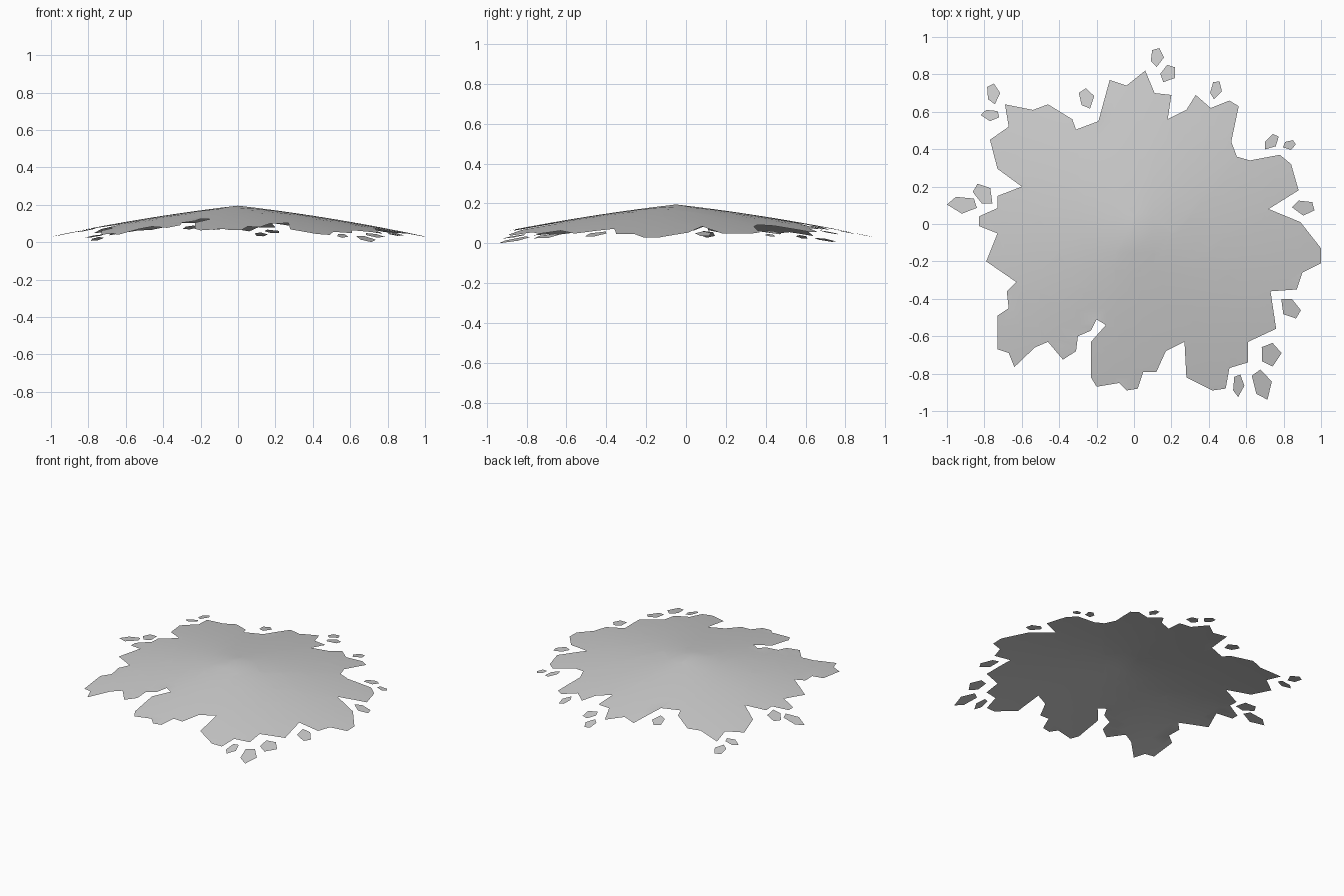
import bpy, bmesh, math

APEX_Y = -0.05


def height(x, y):
    # shallow pointed dome around the apex
    r = math.hypot(x, y - APEX_Y)
    return max(0.0, 0.195 - 0.115 * r - 0.049 * r * r)


def sheet(name, polygons, cuts):
    # flat outlines, sliced by a grid, then draped over the dome
    bm = bmesh.new()
    for pts in polygons:
        bm.faces.new([bm.verts.new((x, y, 0)) for x, y in pts])
    bm.normal_update()
    for f in bm.faces:
        if f.normal.z < 0:
            f.normal_flip()
    if cuts:
        bmesh.ops.triangulate(bm, faces=bm.faces[:])
    for i in range(-cuts, cuts + 1):
        for axis in ((1, 0, 0), (0, 1, 0)):
            co = (i * 0.1, APEX_Y + i * 0.1, 0)
            bmesh.ops.bisect_plane(bm, geom=bm.verts[:] + bm.edges[:] + bm.faces[:],
                                   plane_co=co, plane_no=axis)
    for v in bm.verts:
        v.co.z = height(v.co.x, v.co.y)
    for f in bm.faces:
        f.smooth = True
    me = bpy.data.meshes.new(name)
    bm.to_mesh(me)
    bm.free()
    ob = bpy.data.objects.new(name, me)
    bpy.context.collection.objects.link(ob)
    return ob


# ragged canopy edge, clockwise from the back
outline = [
    (.06, .82), (.11, .70), (.20, .69), (.18, .56), (.28, .61), (.33, .69), (.41, .62),
    (.51, .66), (.56, .63), (.52, .44), (.55, .36), (.62, .34), (.78, .37), (.84, .32),
    (.88, .18), (.72, .08), (.89, .01), (1, -.13), (1, -.21), (.90, -.26), (.87, -.35),
    (.73, -.36), (.76, -.56), (.61, -.63), (.61, -.74), (.51, -.77), (.49, -.88),
    (.42, -.89), (.28, -.82), (.27, -.63), (.17, -.68), (.12, -.79), (.05, -.79),
    (.02, -.88), (-.04, -.89), (-.08, -.85), (-.20, -.87), (-.23, -.82), (-.23, -.63),
    (-.15, -.54), (-.20, -.51), (-.23, -.57), (-.30, -.60), (-.31, -.68), (-.38, -.725),
    (-.46, -.63), (-.53, -.66), (-.64, -.765), (-.67, -.69), (-.73, -.67), (-.73, -.49),
    (-.67, -.45), (-.68, -.36), (-.63, -.31), (-.79, -.20), (-.73, -.05), (-.83, -.01),
    (-.83, .04), (-.73, .085), (-.73, .15), (-.60, .20), (-.73, .295), (-.77, .45),
    (-.67, .52), (-.69, .64), (-.54, .61), (-.46, .64), (-.33, .56), (-.31, .505),
    (-.19, .55), (-.13, .77), (-.04, .74)]
sheet("leaf_canopy", [outline], 10)

# loose leaves round the rim: x, y, length, width, angle
leaves = [
    (.125, .89, .10, .07, 90), (.185, .80, .10, .08, 60), (-.25, .67, .11, .08, 110),
    (-.75, .695, .11, .07, 100), (-.77, .58, .10, .06, 0), (.44, .715, .10, .06, 80),
    (.735, .435, .10, .06, 50), (.83, .42, .07, .05, 20), (.905, .085, .12, .08, 0),
    (.83, -.45, .13, .09, -45), (.735, -.70, .125, .11, 100), (.69, -.86, .165, .10, 110),
    (.56, -.865, .12, .06, 90), (-.92, .10, .16, .09, 0), (-.80, .16, .13, .09, 135)]
shape = [(-.5, .05), (-.2, .5), (.4, .4), (.5, -.15), (0, -.5)]
polys = []
for x, y, l, w, a in leaves:
    c, s = math.cos(math.radians(a)), math.sin(math.radians(a))
    polys.append([(x + u * l * c - v * w * s, y + u * l * s + v * w * c) for u, v in shape])
sheet("loose_leaves", polys, 0)
